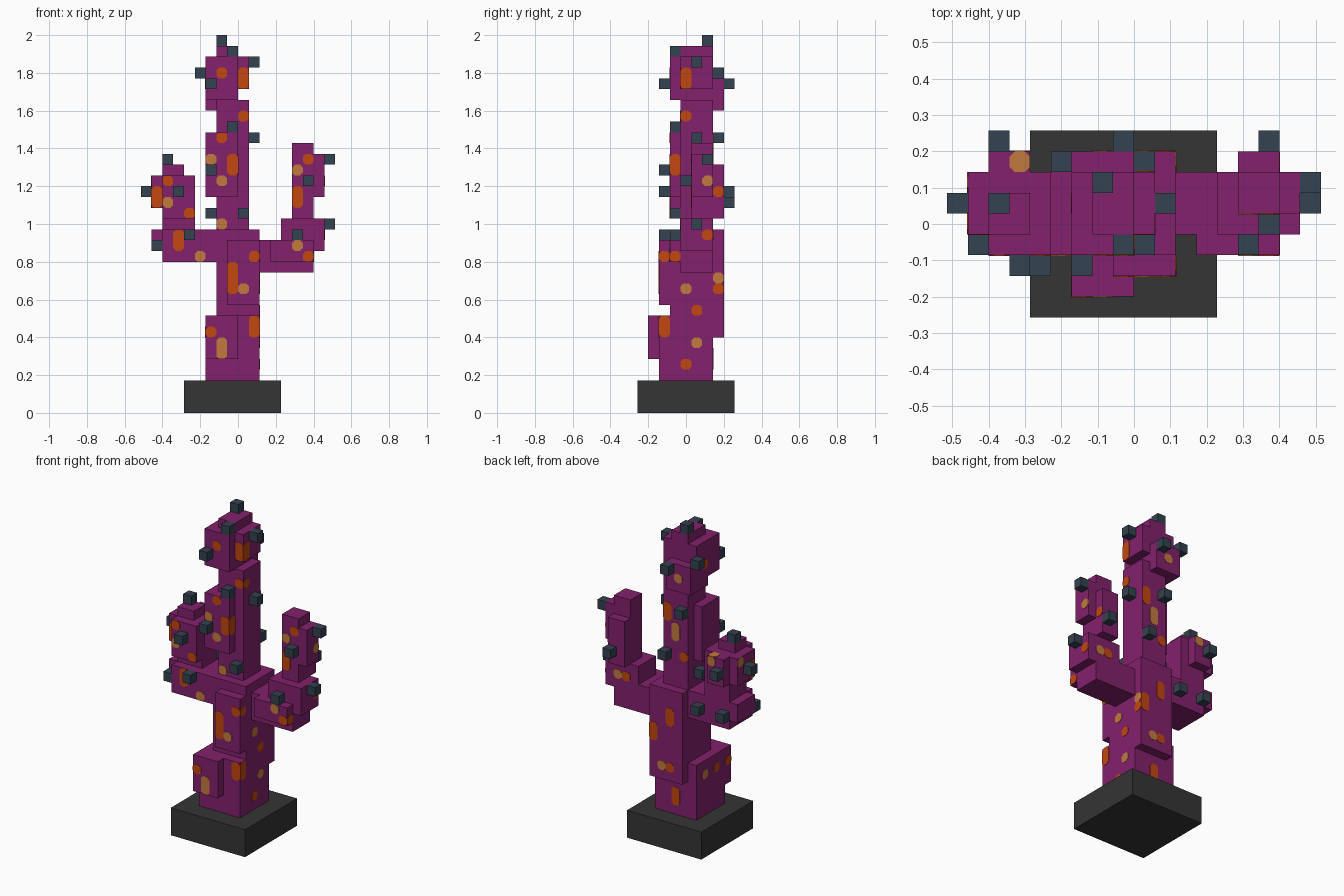
import bpy, bmesh
from mathutils import Vector

U = 2 / 35  # one block of the grid
AXES = {"x": 0, "y": 1, "z": 2}

cube = bpy.data.objects.get("Cube")
if cube:
    bpy.data.objects.remove(cube)


def material(name, red, green, blue):
    mat = bpy.data.materials.new(name)
    mat.use_nodes = True
    mat.diffuse_color = (red, green, blue, 1)
    shader = mat.node_tree.nodes["Principled BSDF"]
    shader.inputs["Base Color"].default_value = mat.diffuse_color
    return mat


PURPLE = material("purple", .225, .015, .15)
SLATE = material("slate", .034, .054, .08)
CHARCOAL = material("charcoal", .035, .035, .035)
ORANGE = material("orange", .54, .063, .005)
TAN = material("tan", .54, .195, .048)


def finish(name, bm, mat):
    """Scale the blocks to size and link them as one object."""
    bmesh.ops.recalc_face_normals(bm, faces=bm.faces)
    bmesh.ops.scale(bm, vec=(U, U, U), verts=bm.verts)
    mesh = bpy.data.meshes.new(name)
    bm.to_mesh(mesh)
    bm.free()
    mesh.materials.append(mat)
    bpy.context.collection.objects.link(bpy.data.objects.new(name, mesh))


def add_box(bm, low, high):
    verts = bmesh.ops.create_cube(bm)["verts"]
    for vert in verts:
        vert.co = Vector([(high if c > 0 else low)[i] for i, c in enumerate(vert.co)])
    return verts


body_boxes = []  # every box of the body, used to place the spots


def part(name, *boxes):
    """Body part from boxes: x from and to, first and last y cell, z from and to."""
    bm = bmesh.new()
    for left, right, front, back, bottom, top in boxes:
        low, high = (left, front - .5, bottom), (right, back + .5, top)
        add_box(bm, low, high)
        body_boxes.append((low, high))
    finish(name, bm, PURPLE)


def thorns(name, *cells):
    """Single dark blocks at the given grid cells."""
    bm = bmesh.new()
    for x, y, z in cells:
        add_box(bm, (x, y - .5, z), (x + 1, y + .5, z + 1))
    finish(name, bm, SLATE)


def add_spot(bm, axis, sign, across, up, tall):
    """Thin plate with cut corners on the outermost body face over a cell."""
    i, j = [k for k in range(3) if k != axis]
    # y cells are centred on whole numbers, x and z cells start on them
    start = [across - (.5 if i == 1 else 0), up - (.5 if j == 1 else 0)]
    centre = [s + .5 for s in start]
    faces = [(high if sign > 0 else low)[axis] for low, high in body_boxes
             if low[i] < centre[0] < high[i] and low[j] < centre[1] < high[j]]
    surface = max(faces, key=lambda depth: depth * sign)
    low, high = [0] * 3, [0] * 3
    low[axis], high[axis] = surface - .04, surface + .04
    low[i], high[i] = start[0], start[0] + 1
    low[j], high[j] = start[1], start[1] + tall
    verts = add_box(bm, low, high)
    corners = {edge for vert in verts for edge in vert.link_edges
               if edge.verts[0].co[axis] != edge.verts[1].co[axis]}
    bmesh.ops.bevel(bm, geom=list(corners), offset=.27, segments=1, affect="EDGES")


def spots(name, mat, axis, sign, singles, doubles=()):
    bm = bmesh.new()
    for tall, cells in enumerate((singles, doubles), start=1):
        for across, up in cells:
            add_spot(bm, AXES[axis], sign, across, up, tall)
    finish(name, bm, mat)


# Base block
base = bmesh.new()
add_box(base, (-5, -4.5, 0), (4, 4.5, 3))
finish("base", base, CHARCOAL)

# Trunk and head
part("lower_trunk", (-3, 2, -2, 2, 3, 9), (-3, 0, -3, 0, 5, 9))
part("middle_trunk", (-2, 2, -1, 2, 9, 17), (-1, 2, -2, 0, 10, 16), (-2, 2, 0, 3, 7, 17))
part("upper_trunk", (-2, 1, 0, 2, 17, 29), (-3, 0, -1, 1, 20, 26))
part("head", (-3, 0, -1, 2, 29, 33), (-3, 0, 1, 3, 28, 31),
     (0, 1, 0, 2, 30, 33), (-2, 0, 0, 2, 33, 34))

# Arms
part("right_arm", (-7, -2, -1, 2, 14, 17), (-8, -4, 0, 2, 15, 17))
part("right_forearm", (-7, -4, 0, 2, 17, 18), (-7, -4, -1, 2, 18, 22),
     (-8, -5, 0, 2, 19, 22), (-7, -5, 2, 3, 19, 22), (-7, -5, 0, 1, 22, 23))
part("left_arm", (2, 7, 0, 2, 13, 16), (3, 7, -1, 1, 14, 16), (4, 8, 0, 2, 15, 18))
part("left_forearm", (5, 7, 1, 2, 18, 25), (6, 8, 1, 2, 20, 24), (5, 7, 2, 3, 18, 23))

# Thorns
thorns("head_thorns", (-2, 2, 34), (-1, -1, 33), (1, 1, 32),
       (-4, 3, 31), (-3, -2, 30), (-1, 4, 30))
thorns("trunk_thorns", (1, 1, 25), (-1, -1, 26), (-3, -2, 22), (-3, 1, 18),
       (0, -1, 18), (0, 3, 20), (-2, 3, 25))
thorns("right_arm_thorns", (-7, 1, 23), (-9, 1, 20), (-6, -2, 20), (-7, 4, 20),
       (-5, -2, 16), (-8, -1, 15), (-4, 3, 15), (-7, 3, 15))
thorns("left_arm_thorns", (8, 2, 23), (8, 1, 17), (6, 0, 21), (5, -1, 16), (6, 4, 19))

# Spots: cells one block tall, then cells two blocks tall
spots("front_orange_spots", ORANGE, "y", -1,
      [(-3, 7), (1, 14), (6, 14), (-5, 18), (-7, 21), (6, 23), (-2, 25), (0, 27), (-2, 31)],
      [(1, 7), (-1, 11), (-1, 12), (-6, 15), (-8, 19), (5, 19), (-1, 22), (0, 30)])
spots("front_tan_spots", TAN, "y", -1,
      [(0, 11), (-4, 14), (5, 15), (-2, 17), (-7, 19), (-2, 21), (-3, 23), (5, 22)],
      [(-2, 5)])
spots("left_orange_spots", ORANGE, "x", 1,
      [(0, 4), (1, 9), (3, 11), (-1, 14), (-2, 14), (2, 16), (3, 20), (0, 27)],
      [(-2, 7), (-1, 22), (0, 30)])
spots("left_tan_spots", TAN, "x", 1, [(1, 6), (0, 11), (3, 12), (2, 21)])
spots("back_orange_spots", ORANGE, "y", 1,
      [(-1, 8), (5, 16), (-2, 20)], [(-1, 4), (1, 11), (-1, 13), (0, 24)])
spots("back_tan_spots", TAN, "y", 1, [(0, 8), (6, 16), (-2, 29), (-6, 21)], [(-1, 22)])
spots("right_orange_spots", ORANGE, "x", -1, [(-1, 7), (-3, 7), (1, 30)], [(0, 19)])
spots("right_tan_spots", TAN, "x", -1, [(1, 7), (2, 21)])
spots("top_tan_spot", TAN, "z", 1, [(-6, 3)])
